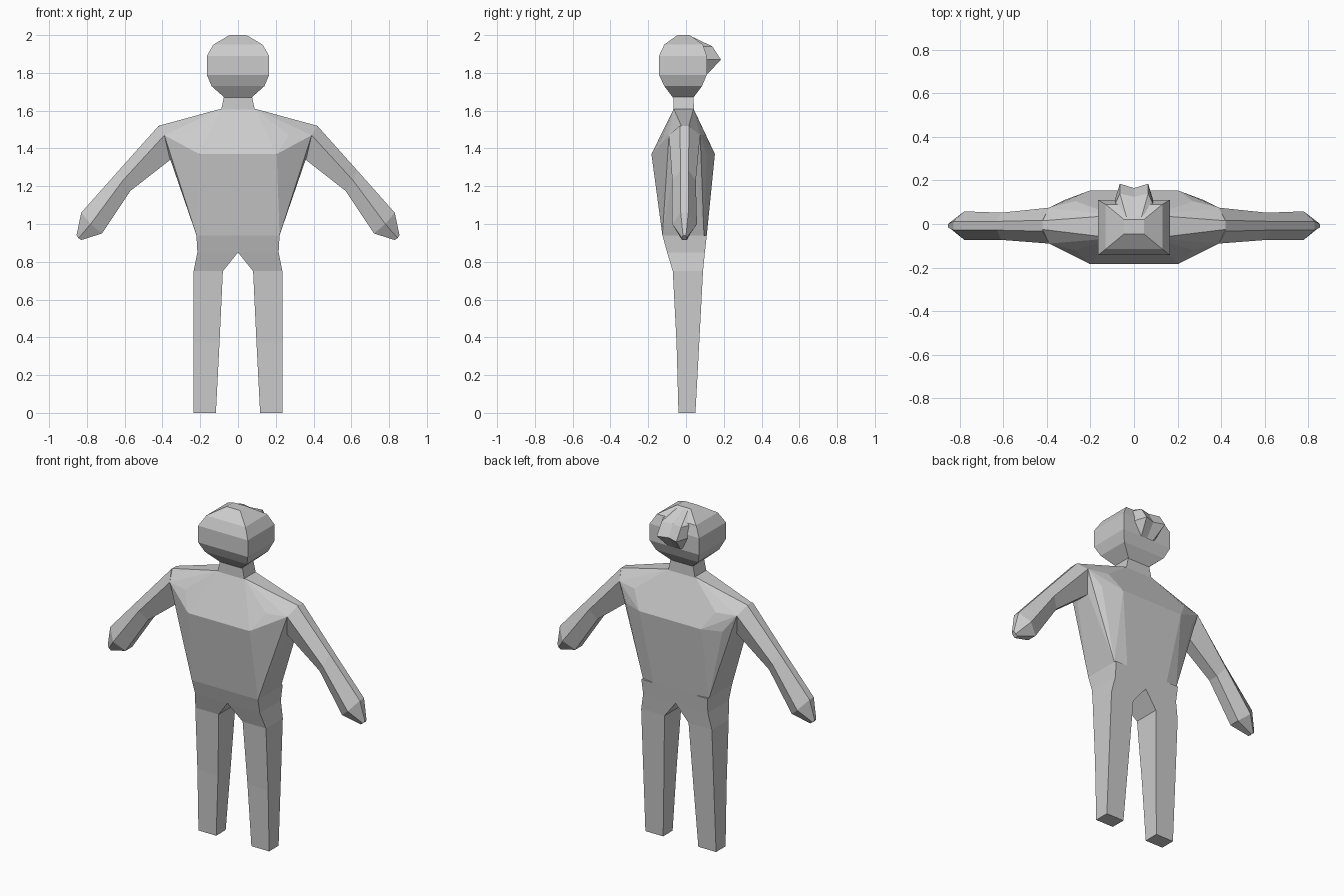
import bpy, bmesh

cube = bpy.data.objects.get("Cube")
if cube:
    bpy.data.objects.remove(cube, do_unlink=True)

clay = bpy.data.materials.new("plain_grey")
clay.use_nodes = True
GREY = (0.6, 0.6, 0.6, 1)
clay.diffuse_color = GREY
clay.node_tree.nodes["Principled BSDF"].inputs["Base Color"].default_value = GREY


def finish(bm, name, mirror=False):
    bmesh.ops.recalc_face_normals(bm, faces=bm.faces)
    mesh = bpy.data.meshes.new(name)
    bm.to_mesh(mesh)
    bm.free()
    mesh.materials.append(clay)
    obj = bpy.data.objects.new(name, mesh)
    bpy.context.collection.objects.link(obj)
    if mirror:
        mod = obj.modifiers.new("mirror", "MIRROR")
        mod.use_mirror_merge = False
    return obj


def loft(name, rings, mirror=False):
    """Skin a list of equal-length point rings and cap both ends."""
    bm = bmesh.new()
    loops = [[bm.verts.new(p) for p in ring] for ring in rings]
    n = len(loops[0])
    for a, b in zip(loops, loops[1:]):
        for i in range(n):
            j = (i + 1) % n
            bm.faces.new((a[i], a[j], b[j], b[i]))
    bm.faces.new(loops[0])
    bm.faces.new(loops[-1])
    return finish(bm, name, mirror)


def box_ring(z, x0, x1, y0, y1):
    return [(x0, y0, z), (x1, y0, z), (x1, y1, z), (x0, y1, z)]


# Torso: faceted hull running from the waist to the base of the neck
half = [
    (.09, -.065, 1.61), (.09, .04, 1.61),
    (.42, -.025, 1.52), (.42, .015, 1.52),
    (.27, -.12, 1.47), (.27, .105, 1.47),
    (.39, -.09, 1.47), (.39, .075, 1.47),
    (.205, -.183, 1.37), (.205, .153, 1.37),
    (.32, -.115, 1.37), (.32, .11, 1.37),
    (.22, -.125, .94), (.14, .11, .94), (.22, .095, .94),
]
bm = bmesh.new()
for s in (1, -1):
    for x, y, z in half:
        bm.verts.new((s * x, y, z))
bmesh.ops.convex_hull(bm, input=bm.verts)
bmesh.ops.dissolve_limit(bm, angle_limit=.02, verts=bm.verts, edges=bm.edges)
finish(bm, "torso")

# Hips and legs: square sections splitting at the crotch
loft("legs", [box_ring(*r) for r in (
    (.94, 0, .22, -.125, .11),
    (.85, 0, .215, -.10, .10),
    (.75, .08, .235, -.07, .09),
    (.37, .098, .235, -.05, .07),
    (0, .117, .235, -.04, .05),
)], mirror=True)


# Arms: six-sided sections narrowing to a small blunt tip
def arm_ring(top, mid, low, front, back, ridge):
    c = -.008
    return [(top[0], c - ridge, top[1]), (mid[0], front, mid[1]),
            (low[0], c - ridge * 1.6, low[1]), (low[0], c + ridge * 1.6, low[1]),
            (mid[0], back, mid[1]), (top[0], c + ridge, top[1])]


loft("arms", [
    arm_ring((.42, 1.52), (.39, 1.47), (.32, 1.37), -.09, .075, .025),
    arm_ring((.63, 1.285), (.61, 1.23), (.57, 1.175), -.073, .052, .02),
    arm_ring((.83, 1.06), (.78, 1.0), (.72, .95), -.073, .058, .02),
    arm_ring((.855, .94), (.845, .925), (.83, .915), -.02, .004, .008),
], mirror=True)

# Neck
loft("neck", [box_ring(1.60, -.09, .09, -.067, .042),
              box_ring(1.68, -.073, .073, -.065, .04)])

# Head: rounded four-sided block
loft("head", [box_ring(z, -w, w, f, b) for z, w, f, b in (
    (1.67, .072, -.07, .04),
    (1.73, .14, -.115, .085),
    (1.79, .165, -.143, .11),
    (1.89, .165, -.143, .11),
    (1.95, .13, -.115, .09),
    (2.0, .045, -.045, .02),
)])


# Hair bun: two lobes with a shallow groove on the back of the head
def bun_ring(z, scale, base, lobe, groove):
    return [(-.09 * scale, base, z), (-.065 * scale, lobe, z), (0, groove, z),
            (.065 * scale, lobe, z), (.09 * scale, base, z), (0, 0, z)]


loft("hair_bun", [
    bun_ring(1.785, .6, .09, .105, .105),
    bun_ring(1.87, 1, .105, .185, .165),
    bun_ring(1.94, 1, .085, .14, .125),
    bun_ring(1.995, .5, .01, .025, .025),
])
